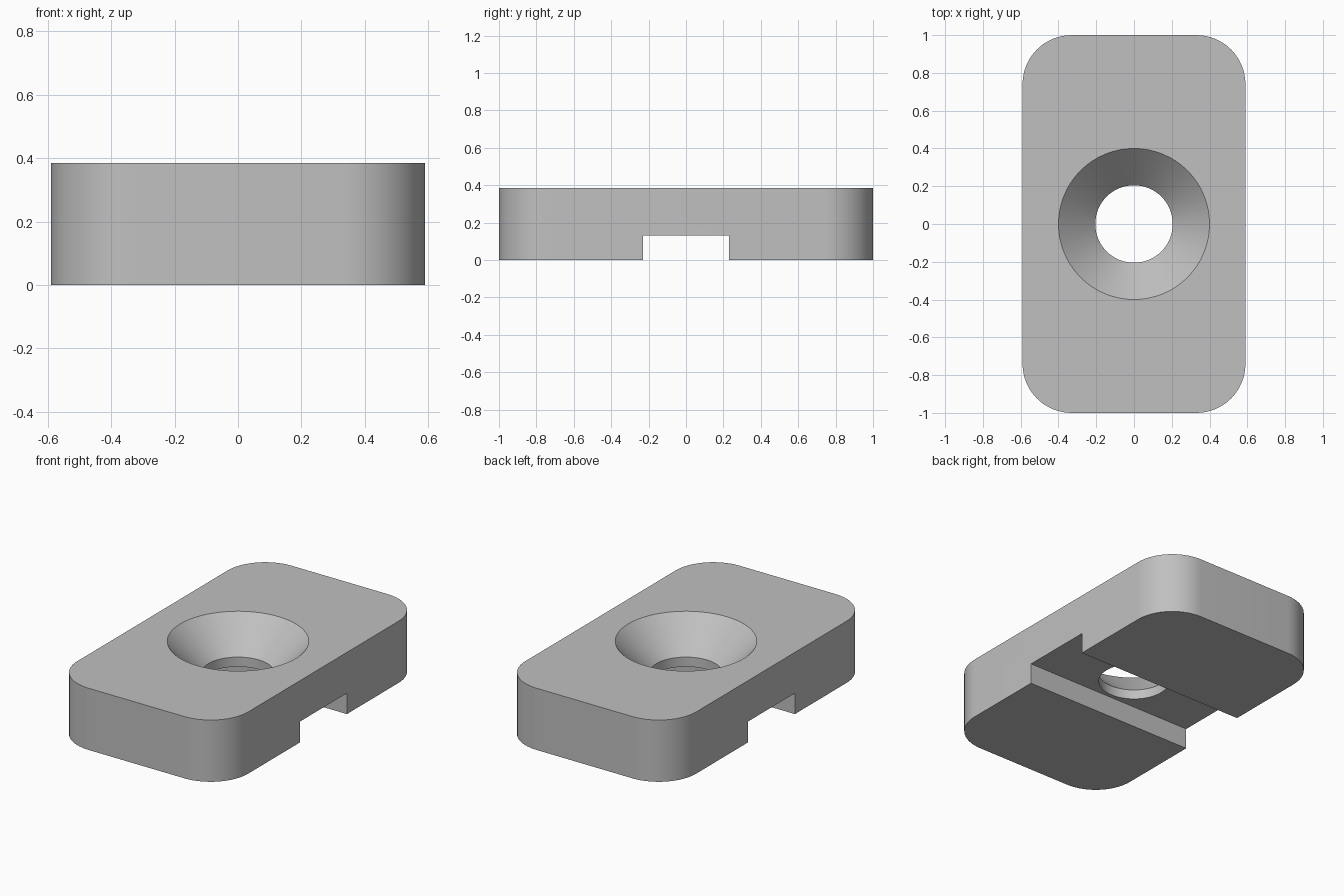
import bpy, bmesh, math
from mathutils import Matrix, Vector

if "Cube" in bpy.data.objects:
    bpy.data.objects.remove(bpy.data.objects["Cube"], do_unlink=True)

WIDTH, LENGTH, HEIGHT = 1.18, 2.0, 0.385
CORNER = 0.26
HOLE_R, SINK_R = 0.205, 0.4
SLOT_W, SLOT_H = 0.46, 0.13
MARGIN = 0.1

grey = bpy.data.materials.new("plain grey")
grey.use_nodes = True
colour = (0.53, 0.53, 0.53, 1)
grey.diffuse_color = colour
grey.node_tree.nodes["Principled BSDF"].inputs["Base Color"].default_value = colour


def finish(name, bm):
    bmesh.ops.recalc_face_normals(bm, faces=bm.faces)
    mesh = bpy.data.meshes.new(name)
    bm.to_mesh(mesh)
    bm.free()
    mesh.materials.append(grey)
    obj = bpy.data.objects.new(name, mesh)
    bpy.context.collection.objects.link(obj)
    return obj


def box(size, z_low):
    bm = bmesh.new()
    place = Matrix.Translation((0, 0, z_low + size[2] / 2)) @ Matrix.Diagonal((*size, 1))
    bmesh.ops.create_cube(bm, size=1, matrix=place)
    return bm


# Plate with rounded vertical corners
bm = box((WIDTH, LENGTH, HEIGHT), 0)
upright = [e for e in bm.edges if abs(e.verts[0].co.z - e.verts[1].co.z) > 0.1]
bmesh.ops.bevel(bm, geom=upright, offset=CORNER, segments=16, profile=0.5, affect='EDGES')
plate = finish("mounting_plate", bm)

# Slot across the underside
slot = finish("slot_cutter", box((WIDTH + MARGIN, SLOT_W, SLOT_H + MARGIN), -MARGIN))

# Through hole with a 45 degree countersink, turned from a profile
profile = [(0, -MARGIN), (HOLE_R, -MARGIN), (HOLE_R, HEIGHT - SINK_R + HOLE_R),
           (SINK_R + MARGIN, HEIGHT + MARGIN), (0, HEIGHT + MARGIN)]
bm = bmesh.new()
points = [bm.verts.new((r, 0, z)) for r, z in profile]
edges = [bm.edges.new(pair) for pair in zip(points, points[1:])]
bmesh.ops.spin(bm, geom=points + edges, cent=Vector(), axis=(0, 0, 1),
               angle=math.tau, steps=64)
bmesh.ops.remove_doubles(bm, verts=bm.verts, dist=0.0001)
hole = finish("hole_cutter", bm)

# Cut the plate, then drop the cutters
bpy.context.view_layer.objects.active = plate
for cutter in (slot, hole):
    cutter.hide_render = True
    cut = plate.modifiers.new(cutter.name, 'BOOLEAN')
    cut.operation, cut.solver, cut.object = 'DIFFERENCE', 'EXACT', cutter
    bpy.ops.object.modifier_apply(modifier=cut.name)
for cutter in (slot, hole):
    bpy.data.objects.remove(cutter, do_unlink=True)

# Smooth the curved walls, keep the edges crisp
bpy.ops.object.select_all(action='DESELECT')
plate.select_set(True)
bpy.ops.object.shade_smooth_by_angle(angle=math.radians(30))
